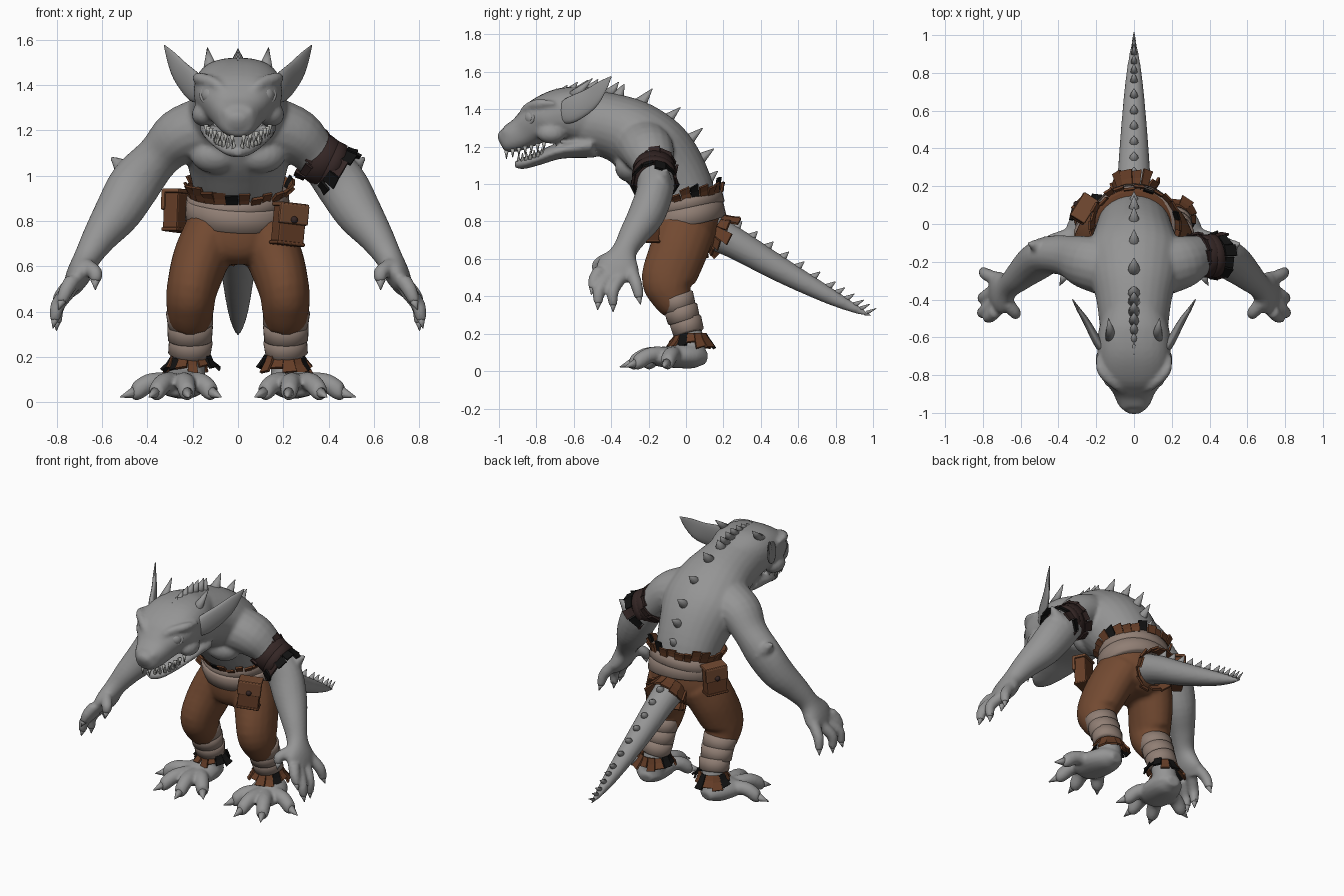
import bpy, bmesh, random
from math import sin, cos, pi, radians, copysign
from mathutils import Vector, Matrix, Euler

random.seed(4)
if "Cube" in bpy.data.objects:
    bpy.data.objects.remove(bpy.data.objects["Cube"])


def material(name, r, g, b):
    m = bpy.data.materials.new(name)
    m.use_nodes = True
    m.diffuse_color = (r, g, b, 1)
    m.node_tree.nodes["Principled BSDF"].inputs["Base Color"].default_value = (r, g, b, 1)
    return m


SKIN = material("grey skin", .3, .3, .3)
PANTS = material("brown cloth", .17, .068, .031)
LEATHER = material("brown leather", .13, .047, .02)
WRAP = material("tan wrapping", .28, .21, .175)
DARK = material("dark band", .034, .019, .018)
BLACK = material("black cloth", .006, .006, .006)
TOOTH = material("tooth", .42, .42, .4)


def finish(name, bm, mats, smooth=True, voxel=0, solid=0, bevel=0):
    """Turn a bmesh into an object with its modifiers."""
    bmesh.ops.recalc_face_normals(bm, faces=bm.faces[:])
    me = bpy.data.meshes.new(name)
    bm.to_mesh(me)
    bm.free()
    for m in mats:
        me.materials.append(m)
    me.polygons.foreach_set("use_smooth", [smooth] * len(me.polygons))
    ob = bpy.data.objects.new(name, me)
    bpy.context.collection.objects.link(ob)
    if voxel:
        mod = ob.modifiers.new("blend", 'REMESH')
        mod.mode, mod.voxel_size, mod.use_smooth_shade = 'VOXEL', voxel, True
        mod = ob.modifiers.new("relax", 'SMOOTH')
        mod.factor, mod.iterations = .5, 5
    if solid:
        ob.modifiers.new("thickness", 'SOLIDIFY').thickness = solid
    if bevel:
        mod = ob.modifiers.new("bevel", 'BEVEL')
        mod.width, mod.segments = bevel, 2
    return ob


def loft(bm, pts, ref, s=1, n=18, e=1.0, steps=4):
    """Skin elliptical rings (x, y, z, radius along ref, other radius) on a path."""
    p = [Vector(q) for q in pts]
    p = [2 * p[0] - p[1]] + p + [2 * p[-1] - p[-2]]
    path = []
    for a, b, c, d in zip(p, p[1:], p[2:], p[3:]):
        for k in range(steps):
            t = k / steps
            path.append(.5 * (2 * b + (c - a) * t + (2 * a - 5 * b + 4 * c - d) * t * t
                              + (3 * b - a - 3 * c + d) * t ** 3))
    path.append(p[-2])
    rings = []
    for i, q in enumerate(path):
        u, v = path[max(i - 1, 0)], path[min(i + 1, len(path) - 1)]
        tan = Vector((v - u)[:3]).normalized()
        side = (Vector(ref) - tan * tan.dot(Vector(ref))).normalized()
        up = tan.cross(side)
        ring = []
        for j in range(n):
            c, d = cos(2 * pi * j / n), sin(2 * pi * j / n)
            c, d = copysign(abs(c) ** e, c), copysign(abs(d) ** e, d)
            w = Vector(q[:3]) + side * c * max(q[3], .002) + up * d * max(q[4], .002)
            ring.append(bm.verts.new((w.x * s, w.y, w.z)))
        rings.append(ring)
    for a, b in zip(rings, rings[1:]):
        for j in range(n):
            k = (j + 1) % n
            bm.faces.new((a[j], a[k], b[k], b[j]))
    bm.faces.new(rings[0])
    bm.faces.new(rings[-1])


def ball(bm, at, r, scale=(1, 1, 1)):
    bmesh.ops.create_uvsphere(bm, u_segments=20, v_segments=12, radius=r,
                              matrix=Matrix.Translation(at) @ Matrix.Diagonal((*scale, 1)))


def cone(bm, base, tip, r, n=10):
    a, b = Vector(base), Vector(tip)
    rot = (b - a).to_track_quat('Z', 'Y').to_matrix().to_4x4()
    bmesh.ops.create_cone(bm, cap_ends=True, segments=n, radius1=r, radius2=.002, depth=(b - a).length,
                          matrix=Matrix.Translation((a + b) / 2) @ rot)


def frame(at, *deg):
    return Matrix.Translation(at) @ Euler([radians(d) for d in deg]).to_matrix().to_4x4()


def band(name, m, rx, ry, h, mat, grow=0):
    """Wrapped strip around a limb."""
    bm = bmesh.new()
    z = h / 2
    loft(bm, [(0, 0, -z, rx - .012, ry - .012), (0, 0, -z + .008, rx, ry),
              (0, 0, z - .008, rx + grow, ry + grow), (0, 0, z, rx + grow - .012, ry + grow - .012)],
         X, n=32, steps=1)
    bm.transform(m)
    finish(name, bm, [mat])


def tatters(name, m, rx, ry, n, h, flare, mats, odd=0):
    """Ring of torn cloth flaps."""
    bm = bmesh.new()
    for i in range(n):
        mid, half = 2 * pi * i / n, pi / n * random.uniform(.8, 1.1)
        tall, out = h * random.uniform(.6, 1.1), flare * random.uniform(.4, 1.1)
        rows = []
        for f, z in ((0, 0), (.4, .5), (1, 1)):
            rows.append([bm.verts.new(((rx + out * f) * cos(a), (ry + out * f) * sin(a), tall * z * k))
                         for a, k in ((mid - half, random.uniform(.8, 1)), (mid + half, 1))])
        idx = int(random.random() < odd)
        for (a, b), (c, d) in zip(rows, rows[1:]):
            bm.faces.new((a, b, d, c)).material_index = idx
    bm.transform(m)
    finish(name, bm, mats, smooth=False, solid=.012)


def box(name, m, at, size, mat):
    bm = bmesh.new()
    bmesh.ops.create_cube(bm, size=1, matrix=m @ Matrix.Translation(at) @ Matrix.Diagonal((*size, 1)))
    finish(name, bm, [mat], smooth=False, bevel=.008)


X, Y, Z = (1, 0, 0), (0, 1, 0), (0, 0, 1)
SIDES = (1, -1)
TAIL = [(0, .08, .77, .1, .1), (0, .25, .69, .088, .085), (0, .5, .545, .07, .068),
        (0, .75, .41, .047, .046), (0, .9, .335, .025, .025), (0, 1, .29, .004, .004)]

# Body: trunk, head, jaw, arms and hands blended into one skin
body = bmesh.new()
loft(body, [(0, 0, .76, .19, .15), (0, -.01, .92, .195, .17), (0, -.09, 1.06, .225, .2), (0, -.18, 1.17, .26, .21),
            (0, -.28, 1.26, .235, .19), (0, -.4, 1.31, .2, .175), (0, -.55, 1.34, .18, .17)], X, n=28)
loft(body, [(0, -.42, 1.36, .14, .13), (0, -.55, 1.365, .185, .155), (0, -.66, 1.375, .195, .14),
            (0, -.76, 1.35, .19, .12), (0, -.82, 1.31, .155, .105), (0, -.88, 1.27, .115, .088),
            (0, -.95, 1.24, .085, .073), (0, -.985, 1.235, .055, .05), (0, -1, 1.23, .02, .02)], X, n=28, e=.82)
loft(body, [(0, -.5, 1.21, .17, .07), (0, -.67, 1.18, .155, .045), (0, -.78, 1.14, .115, .036),
            (0, -.87, 1.11, .068, .03), (0, -.915, 1.105, .02, .018)], X, n=24)
loft(body, TAIL, X)
FINGERS = [((.67, -.42, .6), (.63, -.47, .57), (.63, -.48, .53)),
           ((.73, -.46, .54), (.76, -.49, .49), (.78, -.5, .44)),
           ((.74, -.42, .5), (.795, -.465, .43), (.81, -.47, .36)),
           ((.74, -.35, .5), (.795, -.39, .43), (.8, -.39, .35)),
           ((.73, -.29, .53), (.785, -.265, .46), (.8, -.25, .39))]
claws = bmesh.new()
for s in SIDES:
    loft(body, [(.15, -.23, 1.21, .15, .14), (.26, -.2, 1.17, .14, .125), (.35, -.17, 1.085, .11, .1),
                (.45, -.165, .97, .1, .115), (.53, -.21, .84, .098, .105), (.61, -.28, .73, .078, .078),
                (.665, -.33, .64, .068, .06), (.705, -.36, .56, .115, .055), (.735, -.38, .5, .1, .04)], Y, s)
    ball(body, (.1 * s, -.3, 1.09), .1, (1.1, .8, .8))
    # Elbow knob, brow, nostril and cheek
    cone(body, (.47 * s, -.13, 1), (.57 * s, -.1, 1.09), .07)
    loft(body, [(.045, -.885, 1.35, .02, .02), (.1, -.85, 1.405, .026, .024), (.17, -.78, 1.43, .026, .026),
                (.19, -.7, 1.43, .01, .01)], Z, s)
    ball(body, (.045 * s, -.955, 1.275), .032)
    ball(body, (.145 * s, -.72, 1.27), .06, (1, 1.3, .9))
    for a, b, c in FINGERS:
        loft(body, [(*a, .036, .036), (*b, .033, .033), (*c, .024, .024)], X, s, n=12)
        a, b, c = (Vector((v[0] * s, v[1], v[2])) for v in (a, b, c))
        cone(claws, c - (c - b) * .2, c + (c - b).normalized() * .035, .022)
finish("body", body, [SKIN], voxel=.011)

# Feet with four spread toes
feet = bmesh.new()
for s in SIDES:
    loft(feet, [(.21, -.02, .3, .07, .07), (.215, .02, .17, .07, .075), (.22, .03, .07, .08, .08)], X, s)
    loft(feet, [(.22, .11, .065, .04, .03), (.23, .05, .08, .09, .065), (.25, -.05, .08, .115, .065),
                (.265, -.13, .065, .1, .045), (.27, -.17, .06, .07, .03)], X, s)
    for tip in ((.12, -.2, .045), (.225, -.28, .045), (.36, -.26, .045), (.45, -.1, .045)):
        a, t = Vector((.25, -.04, .08)), Vector(tip)
        mid = a.lerp(t, .65) + Vector((0, 0, .03))
        loft(feet, [(*a, .045, .045), (*mid, .043, .045), (*t, .04, .038), (*(t + (t - a) * .1), .02, .02)], Z, s, n=12)
        end = t + (t - a).normalized() * .075
        cone(claws, (t.x * s, t.y, t.z), (end.x * s, end.y, .022), .03)
finish("feet", feet, [SKIN], voxel=.01)
finish("claws", claws, [SKIN])

# Ears, horns, eyes and lids
ears, horns, eyes, lids = (bmesh.new() for _ in range(4))
for s in SIDES:
    loft(ears, [(.14, -.7, 1.37, .03, .02), (.19, -.63, 1.39, .068, .024), (.25, -.52, 1.45, .06, .018),
                (.295, -.45, 1.52, .035, .01), (.325, -.4, 1.575, .003, .003)], Z, s)
    cone(horns, (.12 * s, -.61, 1.46), (.135 * s, -.5, 1.565), .036, 14)
    ball(eyes, (.118 * s, -.822, 1.355), .042)
    m = Matrix.Translation((.122 * s, -.838, 1.358)) @ Vector((.5 * s, -.85, .12)).to_track_quat('Z', 'Y').to_matrix().to_4x4()
    ring = [m @ Vector((.046 * cos(k * pi / 8), .037 * sin(k * pi / 8), 0)) for k in range(17)]
    for a, b in zip(ring, ring[1:]):
        loft(lids, [(*a, .011, .011), (*b, .011, .011)], m.col[2][:3], n=8, steps=1)
finish("ears", ears, [SKIN])
finish("horns", horns, [SKIN])
finish("eyes", eyes, [SKIN])
finish("eyelids", lids, [SKIN], voxel=.005)

# Teeth along both lips
teeth = bmesh.new()
for s in SIDES:
    for start, end, drop in (((.14, -.76, 1.225), (.025, -.96, 1.18), -.045),
                             ((.1, -.77, 1.15), (.018, -.895, 1.115), .045)):
        for k in range(7):
            p = Vector(start).lerp(Vector(end), k / 6)
            p.x = s * (p.x + .02 * sin(pi * k / 6))
            cone(teeth, p, p + Vector((0, 0, drop)), .012, 6)
finish("teeth", teeth, [TOOTH])

# Spines on the crown, back and tail
spines = bmesh.new()
for k in range(7):
    y = -.74 + .055 * k
    z = 1.445 + .05 * sin(pi * k / 8)
    cone(spines, (0, y, z), (0, y + .05, z + .065), .034)
for y, z, ty, tz in ((-.38, 1.44, -.33, 1.535), (-.27, 1.4, -.18, 1.51), (-.14, 1.31, -.03, 1.41),
                     (-.03, 1.2, .09, 1.3), (.03, 1.1, .15, 1.19), (.08, .99, .17, 1.07)):
    cone(spines, (0, y, z), (0, ty, tz), .05)
for a, b in zip(TAIL[1:], TAIL[2:]):
    for f in (0, .33, .67):
        q = Vector(a).lerp(Vector(b), f)
        r = q[4]
        cone(spines, (0, q[1], q[2] + r * .7), (0, q[1] + .05, q[2] + r * 1.1 + .018), r * .42 + .006)
finish("spines", spines, [SKIN])

# Trousers
pants = bmesh.new()
loft(pants, [(0, .01, .86, .2, .17), (0, 0, .76, .23, .18), (0, -.01, .66, .2, .16), (0, -.01, .61, .1, .1)], X, n=28)
for s in SIDES:
    loft(pants, [(.11, 0, .76, .125, .16), (.165, -.045, .63, .125, .155), (.205, -.095, .49, .112, .145),
                 (.21, -.08, .41, .105, .115), (.21, -.04, .34, .09, .09)], X, s)
finish("trousers", pants, [PANTS], voxel=.013)

# Calf wraps and torn ankle cuffs
for s, side in zip(SIDES, ("left", "right")):
    for k, (y, z, r) in enumerate(((-.045, .37, .1), (-.02, .305, .097), (.005, .24, .093))):
        band(f"{side}_calf_wrap_{k}", frame((.212 * s, y, z), 15, (5 - 6 * k) * s, 0), r, r * .9, .085, WRAP, .004)
    tatters(f"{side}_ankle_cuff", frame((.212 * s, .025, .205), 180, 0, 0), .085, .083, 13, .075, .05, [LEATHER, BLACK], .25)

# Waist wraps with torn edge
band("waist_wrap_lower", frame((0, .005, .835), 13, 3, 0), .232, .205, .1, WRAP)
band("waist_wrap_upper", frame((0, .005, .89), 14, -4, 0), .226, .2, .075, WRAP)
band("waist_lining", frame((0, .005, .925), 14, 0, 0), .208, .188, .04, LEATHER)
tatters("waist_torn_edge", frame((0, .005, .915), 14, 0, 0), .208, .19, 26, .07, .035, [LEATHER, BLACK], .08)

# Torn collar where the tail leaves the trousers
tatters("tail_collar", frame((0, .15, .755), -122, 0, 0), .1, .1, 13, .09, .04, [LEATHER])

# Armband on the left arm
band("armband", frame((.375, -.17, 1.065), 0, 128, 0), .112, .114, .1, DARK)
band("armband_overlap", frame((.41, -.17, 1.045), 0, 118, 8), .112, .117, .06, DARK)
tatters("armband_torn_edge", frame((.42, -.17, 1.04), 0, 128, 0), .112, .114, 11, .065, .015, [DARK, BLACK], .3)
tatters("armband_upper_edge", frame((.36, -.17, 1.075), 0, -52, 0), .11, .112, 11, .055, .012, [DARK])

# Belt pouches
for name, m in (("front_pouch", frame((.225, -.2, .79), 0, 6, 27)), ("side_pouch", frame((-.265, .08, .85), 0, -4, -122))):
    box(name, m, (0, 0, -.01), (.13, .075, .165), LEATHER)
    box(name + "_flap", m, (0, -.037, .04), (.145, .022, .09), PANTS)
    box(name + "_lid", m, (0, 0, .08), (.145, .09, .02), PANTS)
    box(name + "_base", m, (0, 0, -.09), (.142, .085, .018), LEATHER)
    button = bmesh.new()
    ball(button, m @ Vector((0, -.048, .015)), .016)
    finish(name + "_button", button, [DARK])
